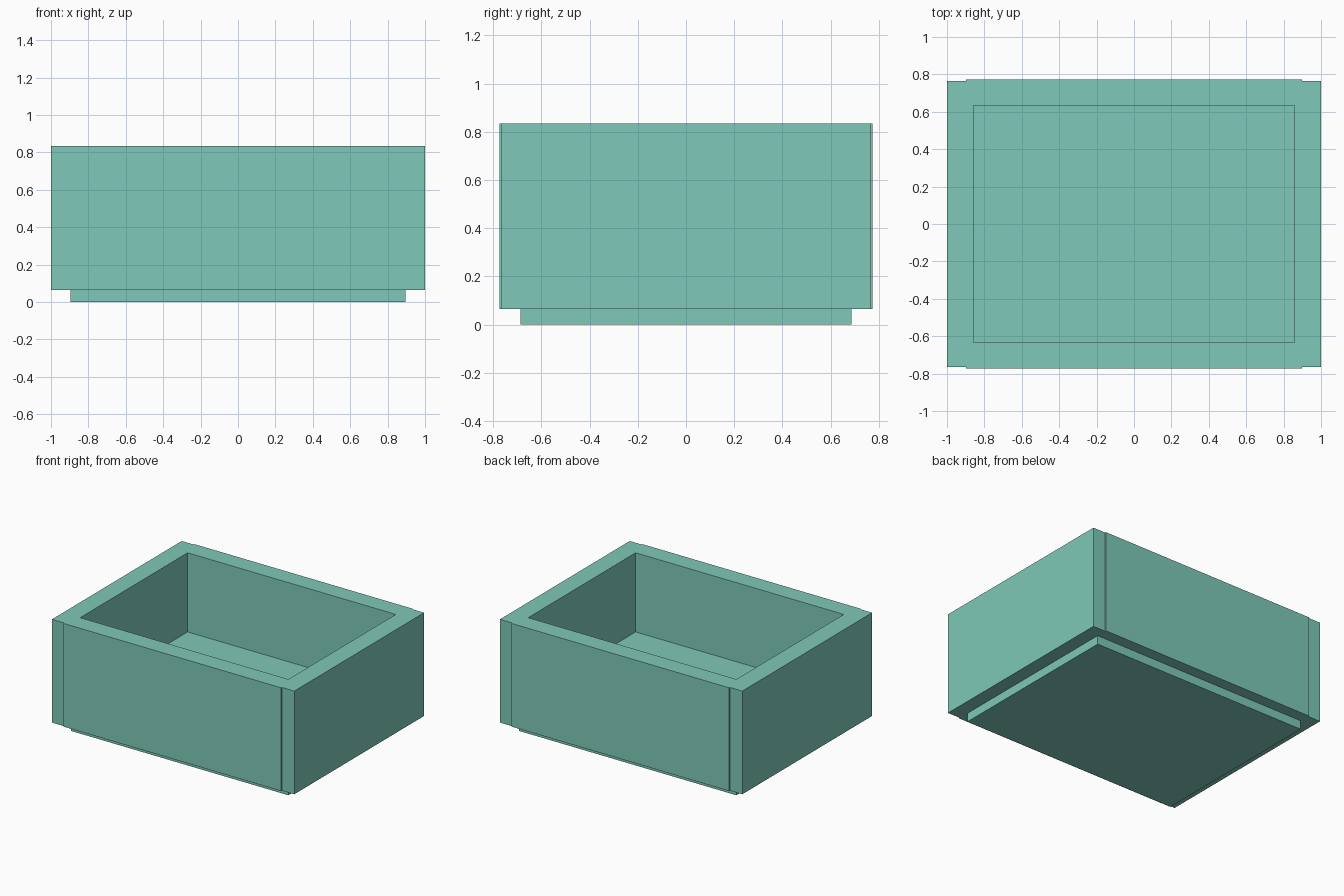
import bpy
import bmesh

if "Cube" in bpy.data.objects:
    bpy.data.objects.remove(bpy.data.objects["Cube"])

teal = bpy.data.materials.new("soft teal")
teal.diffuse_color = (0.212, 0.584, 0.479, 1.0)
teal.use_nodes = True
teal.node_tree.nodes["Principled BSDF"].inputs["Base Color"].default_value = teal.diffuse_color


def prism(name, outline, z0, z1):
    """Extrude a flat outline from z0 up to z1."""
    bm = bmesh.new()
    face = bm.faces.new([bm.verts.new((x, y, z0)) for x, y in outline])
    result = bmesh.ops.extrude_face_region(bm, geom=[face])
    top = [v for v in result["geom"] if isinstance(v, bmesh.types.BMVert)]
    bmesh.ops.translate(bm, verts=top, vec=(0, 0, z1 - z0))
    bmesh.ops.recalc_face_normals(bm, faces=bm.faces)
    mesh = bpy.data.meshes.new(name)
    bm.to_mesh(mesh)
    bm.free()
    mesh.materials.append(teal)
    obj = bpy.data.objects.new(name, mesh)
    bpy.context.collection.objects.link(obj)
    return obj


def rectangle(x, y):
    return [(-x, -y), (x, -y), (x, y), (-x, y)]


# Box walls: front and back stand slightly proud between the corner strips
half = [(-1, -0.765), (-0.898, -0.765), (-0.898, -0.773),
        (0.898, -0.773), (0.898, -0.765), (1, -0.765)]
body = prism("box_body", half + [(-x, -y) for x, y in half], 0.065, 0.835)

# Open cavity
cutter = prism("cavity_cutter", rectangle(0.859, 0.633), 0.245, 1.0)
cut = body.modifiers.new("cavity", "BOOLEAN")
cut.operation = "DIFFERENCE"
cut.solver = "EXACT"
cut.object = cutter
bpy.context.view_layer.objects.active = body
body.select_set(True)
bpy.ops.object.modifier_apply(modifier=cut.name)
bpy.data.objects.remove(cutter, do_unlink=True)

# Recessed plinth
prism("base_plinth", rectangle(0.896, 0.686), 0.0, 0.065)
